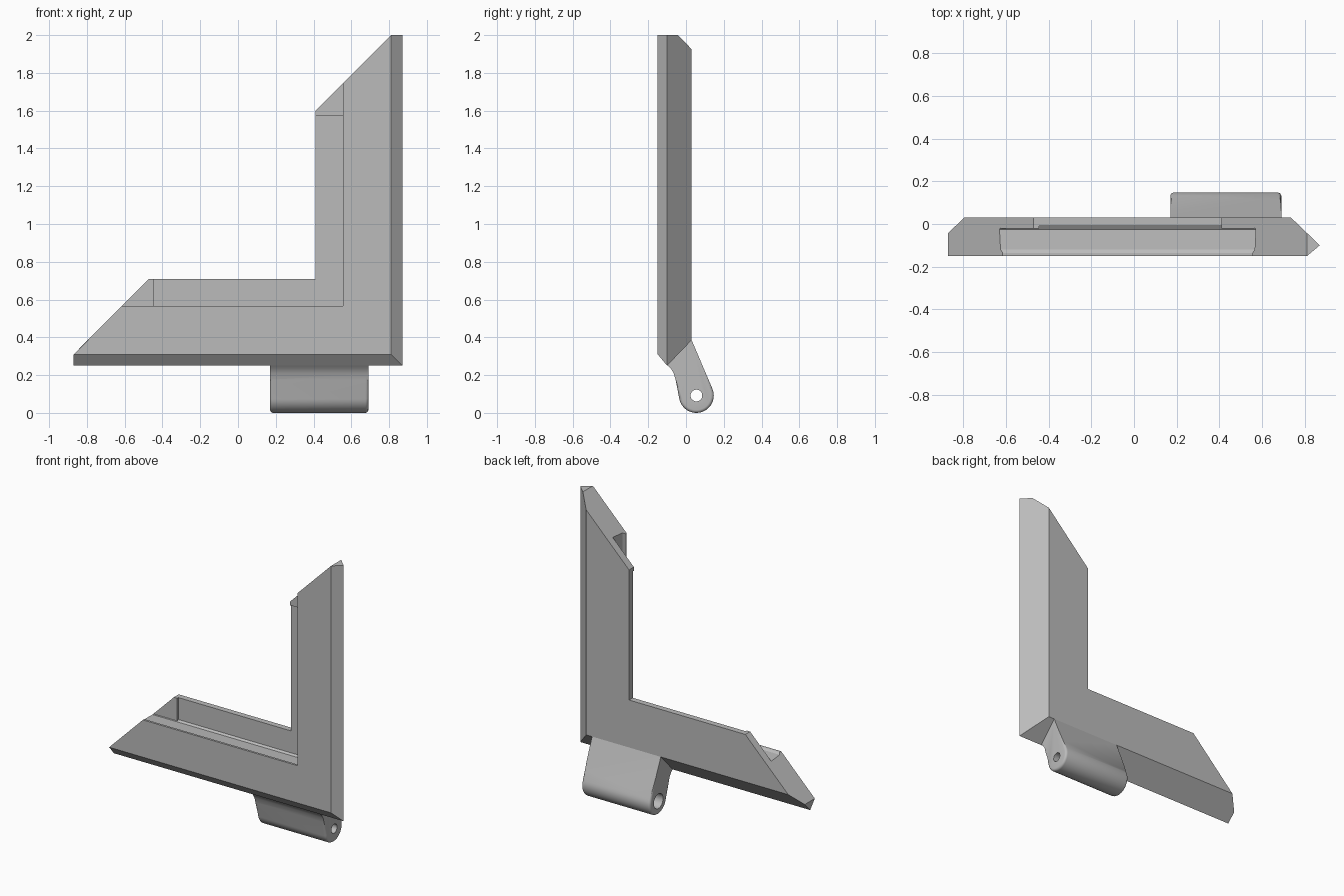
import bpy, bmesh, math
from mathutils import Matrix

cube = bpy.data.objects.get("Cube")
if cube:
    bpy.data.objects.remove(cube, do_unlink=True)

grey = bpy.data.materials.new("plain grey")
grey.use_nodes = True
GREY = (0.5, 0.5, 0.5, 1)
grey.diffuse_color = GREY
grey.node_tree.nodes["Principled BSDF"].inputs["Base Color"].default_value = GREY


def finish(bm, name):
    bmesh.ops.recalc_face_normals(bm, faces=bm.faces)
    mesh = bpy.data.meshes.new(name)
    bm.to_mesh(mesh)
    bm.free()
    mesh.materials.append(grey)
    obj = bpy.data.objects.new(name, mesh)
    bpy.context.collection.objects.link(obj)
    return obj


def prism(points, offset):
    """Extrude a closed outline of 3D points by an offset vector."""
    bm = bmesh.new()
    face = bm.faces.new([bm.verts.new(p) for p in points])
    new = bmesh.ops.extrude_face_region(bm, geom=[face])["geom"]
    bmesh.ops.translate(bm, verts=[v for v in new if isinstance(v, bmesh.types.BMVert)], vec=offset)
    return bm


# Arm coordinates: t runs in from the arm's tip, d runs in from the outer edge
def lower(t, d, y):
    return (-0.87 + t, y, 0.25 + d)


def upper(t, d, y):
    return (0.87 - d, y, 2 - t)


# L-shaped frame: one section swept along both arms, with tips cut at 45 degrees
section = [(0.06, -0.15), (0, -0.10), (0.06, -0.042), (0.135, 0.03), (0.46, 0.03),
           (0.46, -0.01), (0.31, -0.01), (0.30, -0.025), (0.305, -0.12),
           (0.315, -0.135), (0.315, -0.15)]
bm = bmesh.new()
rings = [[], [], []]
for d, y in section:
    t = max(0, d - 0.06)
    for ring, co in zip(rings, (lower(t, d, y), (0.87 - d, y, 0.25 + d), upper(t, d, y))):
        ring.append(bm.verts.new(co))
for a, b in zip(rings, rings[1:]):
    for i in range(len(a)):
        j = (i + 1) % len(a)
        bm.faces.new((a[i], a[j], b[j], b[i]))
for ring in (rings[0], rings[2]):
    bm.faces.new(ring[:3])
    bm.faces.new(ring[:1] + ring[2:])
finish(bm, "corner_frame")

# Thin raised pads at both ends of the rebate
pad = [(0.245, 0.305), (0.425, 0.305), (0.425, 0.46), (0.40, 0.46)]
for name, place in (("lower_rebate_pad", lower), ("upper_rebate_pad", upper)):
    finish(prism([place(t, d, -0.022) for t, d in pad], (0, 0.012, 0)), name)

# Hinge lug: rounded foot below the lower arm
X0, X1, CY, CZ, R = 0.17, 0.69, 0.055, 0.092, 0.092
outline = [(0.028, 0.39), (-0.05, 0.36), (-0.10, 0.255), (-0.08, 0.235), (-0.065, 0.21), (-0.055, 0.175)]
for i in range(25):
    a = math.radians(192 + i * 191 / 24)
    outline.append((CY + R * math.cos(a), CZ + R * math.sin(a)))
bm = prism([(X0, y, z) for y, z in outline], (X1 - X0, 0, 0))
rims = [e for e in bm.edges if abs(e.verts[0].co.x - e.verts[1].co.x) < 0.001
        and min(v.co.z for v in e.verts) < 0.38 and max(v.co.y for v in e.verts) > -0.045]
rims = [e for e in rims if max(v.co.z for v in e.verts) < 0.2]
bmesh.ops.bevel(bm, geom=rims, offset=0.016, segments=4, profile=0.5, affect='EDGES')
lug = finish(bm, "hinge_lug")

# Pin bore, wider at the inner end
for radius, start, end in ((0.031, X0 - 0.1, X1 + 0.1), (0.05, X0 - 0.1, X0 + 0.12)):
    bm = bmesh.new()
    turn = Matrix.Translation(((start + end) / 2, CY, CZ)) @ Matrix.Rotation(math.pi / 2, 4, 'Y')
    bmesh.ops.create_cone(bm, cap_ends=True, segments=32, radius1=radius, radius2=radius,
                          depth=end - start, matrix=turn)
    cutter = finish(bm, "bore_cutter")
    cutter.hide_render = True
    cut = lug.modifiers.new("bore", 'BOOLEAN')
    cut.object = cutter
    cut.operation = 'DIFFERENCE'
    cut.solver = 'EXACT'
    bpy.context.view_layer.objects.active = lug
    bpy.ops.object.modifier_apply(modifier=cut.name)
    bpy.data.objects.remove(cutter, do_unlink=True)

bpy.ops.object.select_all(action='DESELECT')
lug.select_set(True)
bpy.context.view_layer.objects.active = lug
bpy.ops.object.shade_smooth_by_angle(angle=math.radians(30))
